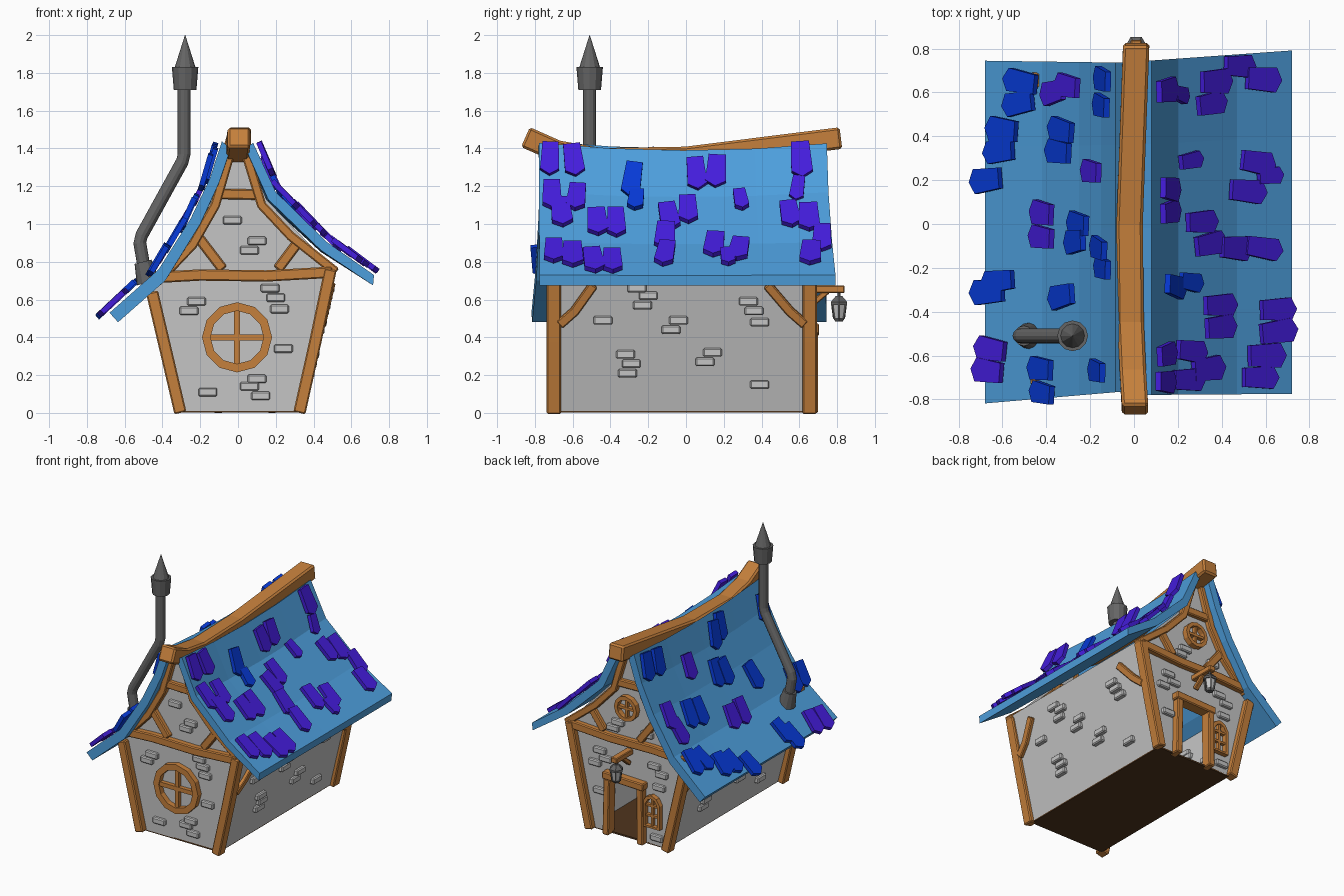
import bpy, bmesh, math, random
from mathutils import Vector as V

if "Cube" in bpy.data.objects:
    bpy.data.objects.remove(bpy.data.objects["Cube"])
random.seed(4)

def mat(name, r, g, b):
    m = bpy.data.materials.new(name)
    m.diffuse_color = (r, g, b, 1)
    m.use_nodes = True
    m.node_tree.nodes["Principled BSDF"].inputs["Base Color"].default_value = m.diffuse_color
    return m

WOOD = mat("wood", 0.56, 0.215, 0.045)
STONE = mat("stone", 0.56, 0.56, 0.56)
ROOF = mat("roof blue", 0.075, 0.345, 0.72)
BLUE = mat("shingle blue", 0.002, 0.042, 0.68)
PURPLE = mat("shingle purple", 0.058, 0.012, 0.72)
IRON = mat("iron", 0.13, 0.13, 0.13)
GLASS = mat("lantern glass", 0.56, 0.56, 0.56)
FLOOR = mat("floor", 0.08, 0.035, 0.012)
X, Y, Z = V((1, 0, 0)), V((0, 1, 0)), V((0, 0, 1))

def finish(bm, name, m, bevel=0):
    bmesh.ops.recalc_face_normals(bm, faces=bm.faces)
    me = bpy.data.meshes.new(name)
    bm.to_mesh(me)
    bm.free()
    me.materials.append(m)
    ob = bpy.data.objects.new(name, me)
    bpy.context.collection.objects.link(ob)
    if bevel:
        b = ob.modifiers.new("bevel", "BEVEL")
        b.width, b.segments = bevel, 1

def build(name, parts, m, bevel=0):
    """Each part is a list of matching rings, skinned and capped (or closed)."""
    bm = bmesh.new()
    for rings, closed in parts:
        vs = [[bm.verts.new(p) for p in r] for r in rings]
        n = len(vs[0])
        for i in range(len(vs) if closed else len(vs) - 1):
            a, b = vs[i], vs[(i + 1) % len(vs)]
            for j in range(n):
                bm.faces.new((a[j], a[(j + 1) % n], b[(j + 1) % n], b[j]))
        if not closed:
            bm.faces.new(vs[0])
            bm.faces.new(vs[-1])
    finish(bm, name, m, bevel)

def tangents(pts, closed=False):
    n = len(pts)
    for i in range(n):
        a = pts[i - 1] if closed or i else pts[0]
        b = pts[(i + 1) % n] if closed or i < n - 1 else pts[-1]
        yield pts[i], (b - a).normalized()

def beam(pts, w, d, out, closed=False):
    """Rectangular timber along a path; d is its depth along 'out'."""
    pts, rings = [V(p) for p in pts], []
    for p, t in tangents(pts, closed):
        s = t.cross(out).normalized() * w / 2
        o = out.normalized() * d / 2
        rings.append([p + s + o, p - s + o, p - s - o, p + s - o])
    return rings, closed

def tube(pts, radii, n):
    """Round pipe along a path in the xz plane."""
    rings = []
    for (p, t), r in zip(tangents([V(p) for p in pts]), radii):
        c = t.cross(Y).normalized()
        rings.append([p + (c * math.cos(k * math.tau / n) + Y * math.sin(k * math.tau / n)) * r
                      for k in range(n)])
    return rings, False

def wall_x(side, z):
    return 0.33 + 0.235 * z if side > 0 else -0.295 - 0.26 * z

# walls: outline at front and back, with a doorway notch at the back
FY, BY = -0.69, 0.65
side_r = [(0.33, 0.01), (0.51, 0.77)]
gable = [(0.41, 0.86), (0.15, 1.13), (0.05, 1.38), (-0.07, 1.36), (-0.2, 1.0)]
side_l = [(-0.46, 0.64), (-0.297, 0.01)]
door = [(-0.09, 0.01), (-0.09, 0.42), (0.16, 0.42), (0.16, 0.01)]
outline = side_r + gable + side_l
bm = bmesh.new()
front = [bm.verts.new((x, FY, z)) for x, z in outline]
back = [bm.verts.new((x, BY, z)) for x, z in outline]
notch = [bm.verts.new((x, BY, z)) for x, z in door]
bm.faces.new(front)
bm.faces.new(back + notch)
bm.faces.new((front[0], front[1], back[1], back[0]))
bm.faces.new((front[-2], front[-1], back[-1], back[-2]))
finish(bm, "walls", STONE)
build("floor", [beam([(0.017, FY, 0.009), (0.017, BY, 0.009)], 0.62, 0.012, Z)], FLOOR)

# timber frame on both gable ends
for label, y in (("front", -0.70), ("back", 0.655)):
    def path(*pts):
        return [(x, y, z) for x, z in pts]
    build(label + "_posts", [
        beam(path((-0.305, 0), (-0.375, 0.3), (-0.455, 0.64)), 0.065, 0.075, Y),
        beam(path((0.325, 0), (0.41, 0.38), (0.49, 0.76)), 0.065, 0.075, Y)], WOOD, 0.007)
    build(label + "_cross_beam", [
        beam(path((-0.47, 0.715), (-0.2, 0.73), (0.15, 0.725), (0.5, 0.745)), 0.06, 0.07, Y)], WOOD, 0.007)
    build(label + "_rafters", [
        beam(path((-0.04, 1.38), (-0.12, 1.10), (-0.24, 0.89), (-0.43, 0.69)), 0.05, 0.06, Y),
        beam(path((0.04, 1.38), (0.125, 1.10), (0.28, 0.935), (0.52, 0.745)), 0.05, 0.06, Y)], WOOD, 0.007)
    build(label + "_braces", [
        beam(path((-0.21, 0.93), (-0.08, 0.76)), 0.055, 0.05, Y),
        beam(path((0.33, 0.92), (0.21, 0.76)), 0.055, 0.05, Y),
        beam(path((-0.12, 1.16), (0.11, 1.155)), 0.055, 0.05, Y)], WOOD, 0.007)

# braces on the long walls
for label, s in (("right", 1), ("left", -1)):
    arcs = []
    for pts in ([(-0.67, 0.47), (-0.59, 0.54), (-0.49, 0.68)], [(0.63, 0.47), (0.55, 0.54), (0.43, 0.68)]):
        arcs.append(beam([(wall_x(s, z), y, z) for y, z in pts], 0.05, 0.05, V((s, 0, -0.23))))
    build(label + "_wall_braces", arcs, WOOD, 0.006)

# ridge beam
build("ridge_beam", [beam([(0.005, -0.85, 1.46), (-0.005, -0.68, 1.385), (-0.015, -0.45, 1.345),
                           (-0.02, 0, 1.352), (0.01, 0.82, 1.455)], 0.115, 0.12, X)], WOOD, 0.012)

# curved, sagging roof slabs
OUT = {1: [(0.08, 1.43), (0.2, 1.17), (0.47, 0.905), (0.72, 0.73)],
       -1: [(-0.085, 1.44), (-0.15, 1.24), (-0.25, 1.03), (-0.42, 0.76), (-0.68, 0.53)]}
INN = {1: [(0.04, 1.40), (0.16, 1.13), (0.44, 0.86), (0.715, 0.675)],
       -1: [(-0.04, 1.40), (-0.1, 1.22), (-0.2, 1.0), (-0.385, 0.70), (-0.635, 0.48)]}
ENDS = {1: (-0.78, -0.775, 0.74, 0.79), -1: (-0.76, -0.82, 0.735, 0.745)}

def sag(y, z):
    return -0.04 * max(0, 1 - (y / 0.78) ** 2) * min(1, max(0, (z - 0.7) / 0.7))

for label, s in (("right", 1), ("left", -1)):
    a0, a1, b0, b1 = ENDS[s]
    rings = []
    for k in range(5):
        ring = []
        for x, z in OUT[s] + INN[s][::-1]:
            f = abs(x) / 0.7
            y0, y1 = a0 + (a1 - a0) * f, b0 + (b1 - b0) * f
            y = y0 + (y1 - y0) * k / 4
            ring.append(V((x, y, z + sag(y, z))))
        rings.append(ring)
    build(label + "_roof", [(rings, False)], ROOF)

# shingles: pointed tiles laid on the slope, located by x or by z
def shingle(s, y, key, axis, size=1.0):
    prof = OUT[s]
    for (x0, z0), (x1, z1) in zip(prof, prof[1:]):
        f = (key - (x0, z0)[axis]) / ((x1, z1)[axis] - (x0, z0)[axis])
        if f <= 1:
            break
    down = V((x1 - x0, 0, z1 - z0)).normalized()
    up = V((-down.z, 0, down.x)) * s
    c = V((x0 + (x1 - x0) * f, y, z0 + (z1 - z0) * f))
    c.z += sag(y, c.z)
    L, w = random.uniform(0.18, 0.205) * size, random.uniform(0.1, 0.115) * size
    r = random.uniform(-0.15, 0.15)
    lift = random.uniform(0.012, 0.022)
    rings = []
    for h in (0.0, 0.028):
        ring = []
        for a, b in ((-.5, -.42), (.33, -.5), (.5, 0), (.33, .5), (-.5, .42)):
            a, b = a * L, b * w
            p, q = a * math.cos(r) - b * math.sin(r), a * math.sin(r) + b * math.cos(r)
            ring.append(c + down * p + Y * q + up * (h + lift - 0.03 * p))
        rings.append(ring)
    return rings, False

right_purple = [(-.72, 1.34), (-.595, 1.34), (-.71, 1.14), (-.58, 1.13), (-.66, 1.05), (-.47, 1.0),
                (-.37, 1.0), (-.70, .84), (-.60, .82), (-.49, .785), (-.39, .785), (.055, 1.29), (.16, 1.3),
                (-.09, 1.04), (.01, 1.08), (-.11, .93), (-.11, .83), (.15, .88), (.28, .85), (.61, 1.34),
                (.55, 1.04), (.65, 1.02), (.72, .91), (.66, .83)]
right_small = [(.22, .81), (.29, 1.13), (.59, 1.19)]
left_blue = [(.65, -.5), (.55, -.51), (.43, -.585), (.33, -.6), (.2, -.66), (.43, -.31), (.33, -.32),
             (-.26, -.6), (-.31, -.65), (0, -.23), (-.08, -.24), (-.11, -.13), (-.2, -.12), (-.33, -.31),
             (-.66, -.4), (-.77, -.4), (-.67, -.14), (.66, -.12), (.54, -.12)]
left_purple = [(.6, -.35), (.63, -.28), (.24, -.17), (.05, -.4), (-.06, -.4), (-.57, -.64), (-.67, -.65)]
build("right_purple_shingles", [shingle(1, y, z, 1) for y, z in right_purple]
      + [shingle(1, y, z, 1, 0.75) for y, z in right_small], PURPLE)
build("right_blue_shingles", [shingle(1, -.285, 1.25, 1), shingle(1, -.265, 1.13, 1, 0.75)], BLUE)
build("left_blue_shingles", [shingle(-1, y, x, 0) for y, x in left_blue], BLUE)
build("left_purple_shingles", [shingle(-1, y, x, 0) for y, x in left_purple], PURPLE)

# loose bricks standing out of the walls
front_b = [(-.03, 1.02), (.1, .91), (.06, .86), (-.22, .59), (-.26, .54), (.17, .66), (.2, .61), (.22, .55),
           (.24, .34), (.1, .18), (.06, .14), (.12, .09), (-.16, .11)]
back_b = [(.25, .6), (.2, .55), (.29, .5), (-.2, .6), (-.26, .55), (-.22, .07), (.1, .85), (.14, .8),
          (.25, .3), (-.24, .45), (-.14, .82)]
side_b = [(-.26, .66), (-.2, .62), (-.23, .57), (-.44, .49), (-.04, .49), (-.08, .44), (-.32, .31),
          (-.29, .26), (-.31, .21), (.14, .32), (.10, .27), (.36, .54), (.33, .59), (.39, .48), (.39, .15)]
for label, y, spots in (("front", FY, front_b), ("back", BY, back_b)):
    build(label + "_bricks", [beam([(x - .05, y, z), (x + .05, y, z)], .045, .05, Y) for x, z in spots], STONE, 0.007)
for label, s in (("right", 1), ("left", -1)):
    build(label + "_bricks", [beam([(wall_x(s, z), s * y - .05, z), (wall_x(s, z), s * y + .05, z)], .045, .05, X)
                              for y, z in side_b if s > 0 or z < 0.55], STONE, 0.007)

# round windows with cross bars
def round_window(name, x, y, z, r, w, n):
    loop = [(x + r * math.cos(k * math.tau / n), y, z + r * math.sin(k * math.tau / n)) for k in range(n)]
    build(name, [beam(loop, w, 0.06, Y, True),
                 beam([(x - r, y, z), (x + r, y, z)], w * .7, 0.04, Y),
                 beam([(x, y, z - r), (x, y, z + r)], w * .7, 0.035, Y)], WOOD)
round_window("front_round_window", -0.005, FY - 0.01, 0.40, 0.163, 0.045, 12)
round_window("back_gable_window", 0.02, BY + 0.01, 0.98, 0.08, 0.027, 12)

# arched back window
wx, wz, yy = -0.19, 0.15, BY + 0.01
arch = [(wx - .06, yy, wz), (wx + .06, yy, wz), (wx + .06, yy, wz + .17), (wx + .035, yy, wz + .21),
        (wx, yy, wz + .225), (wx - .035, yy, wz + .21), (wx - .06, yy, wz + .17)]
build("back_arched_window", [beam(arch, .025, .05, Y, True),
      beam([(wx, yy, wz), (wx, yy, wz + .22)], .016, .03, Y)]
      + [beam([(wx - .06, yy, wz + h), (wx + .06, yy, wz + h)], .016, .03, Y) for h in (.08, .155)], WOOD)

# door frame
build("door_frame", [beam([(-0.105, yy, 0), (-0.10, yy, 0.42)], .05, .08, Y),
                     beam([(0.18, yy, 0), (0.17, yy, 0.42)], .05, .08, Y),
                     beam([(-0.135, yy, 0.435), (0.205, yy, 0.445)], .055, .09, Y)], WOOD, 0.007)

# lantern and its bracket
lx, ly = 0.01, 0.81
build("lantern_bracket", [beam([(lx, 0.63, 0.655), (lx, 0.84, 0.655)], .04, .05, X),
                          beam([(lx, 0.66, 0.57), (lx, 0.75, 0.645)], .03, .035, X)], WOOD, 0.005)
build("lantern_glass", [tube([(lx, ly, .50), (lx, ly, .575)], (.029, .041), 6)], GLASS)
bars = [beam([(lx + .03 * math.cos(a), ly + .03 * math.sin(a), .50),
              (lx + .042 * math.cos(a), ly + .042 * math.sin(a), .58)], .009, .009,
             V((math.cos(a), math.sin(a), 0))) for a in [k * math.tau / 6 for k in range(6)]]
build("lantern_frame", bars + [tube([(lx, ly, .485), (lx, ly, .502)], (.024, .035), 6),
      tube([(lx, ly, .572), (lx, ly, .587), (lx, ly, .618)], (.05, .05, .02), 6),
      tube([(lx, ly, .61), (lx, ly, .65)], (.01, .01), 6)], IRON)

# chimney pipe, collar and cap
cy = -0.51
build("chimney_pipe", [tube([(-.485, cy, .70), (-.52, cy, .90), (-.51, cy, .94), (-.295, cy, 1.33),
                             (-.285, cy, 1.37), (-.285, cy, 1.74)], (.034,) * 6, 12)], IRON)
build("chimney_collar", [tube([(-.475, cy, .69), (-.503, cy, .80)], (.062, .046), 12)], IRON)
build("chimney_cap", [tube([(-.28, cy, 1.71), (-.28, cy, 1.83)], (.06, .07), 12),
                      tube([(-.28, cy, 1.82), (-.28, cy, 2.0)], (.058, .001), 12)], IRON)
